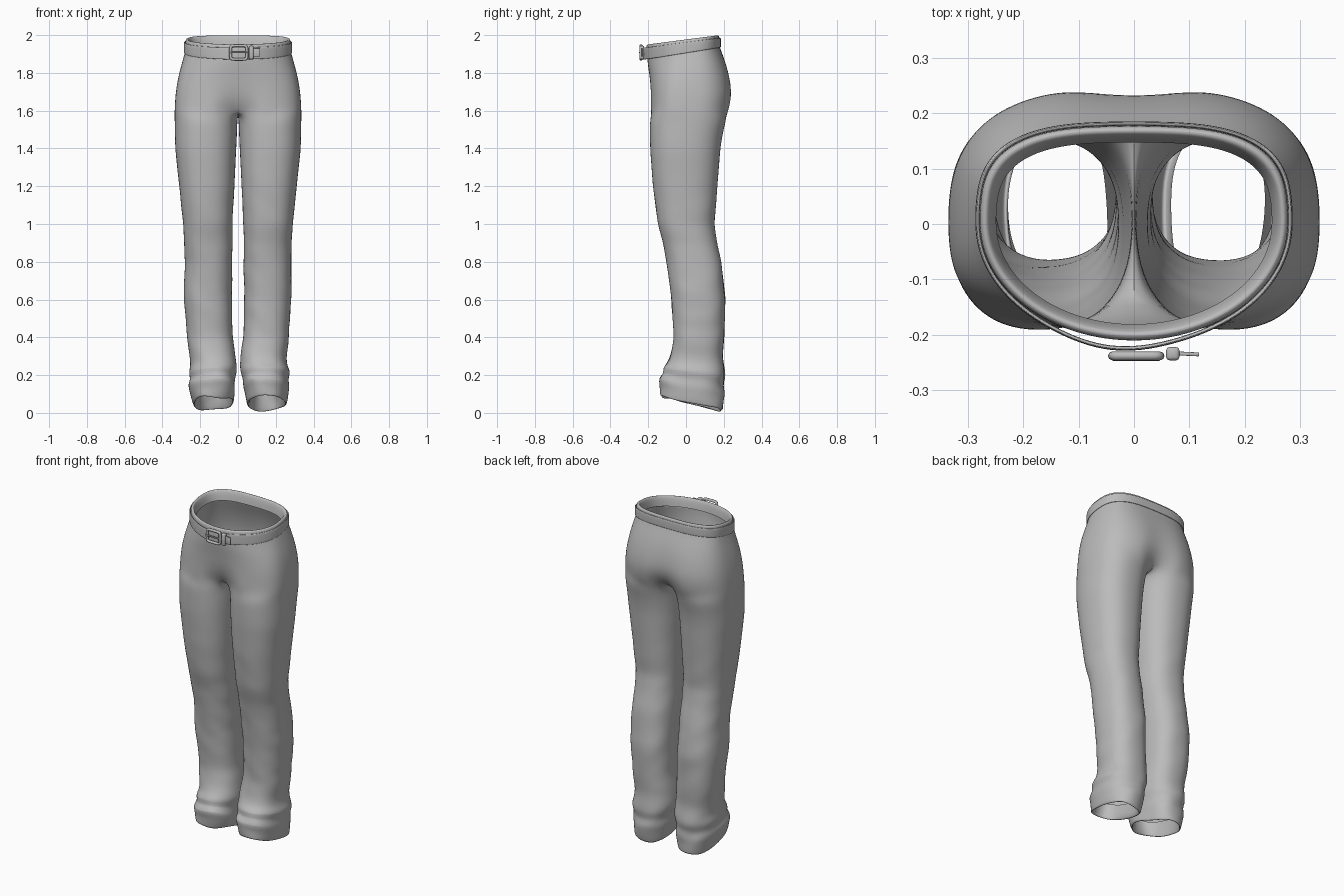
import bpy, bmesh
from math import sin, cos, pi, exp, radians
from mathutils import Vector, noise

if "Cube" in bpy.data.objects:
    bpy.data.objects.remove(bpy.data.objects["Cube"])

GREY = (0.5, 0.5, 0.5, 1)
mat = bpy.data.materials.new("plain grey")
mat.use_nodes = True
mat.diffuse_color = GREY
mat.node_tree.nodes["Principled BSDF"].inputs["Base Color"].default_value = GREY

ARC, INNER = 16, 6      # segments on the outer arc and on the inner thigh


def finish(bm, name, subdiv=0):
    bmesh.ops.remove_doubles(bm, verts=bm.verts, dist=0.0005)
    bmesh.ops.recalc_face_normals(bm, faces=bm.faces)
    mesh = bpy.data.meshes.new(name)
    bm.to_mesh(mesh)
    bm.free()
    ob = bpy.data.objects.new(name, mesh)
    bpy.context.collection.objects.link(ob)
    mesh.materials.append(mat)
    if subdiv:
        mod = ob.modifiers.new("smooth", "SUBSURF")
        mod.levels = mod.render_levels = subdiv
    bpy.ops.object.select_all(action="DESELECT")
    ob.select_set(True)
    bpy.context.view_layer.objects.active = ob
    bpy.ops.object.shade_smooth_by_angle(angle=radians(50))
    return ob


def power(v, n):
    return abs(v) ** (2 / n) * (1 if v > 0 else -1)


def lerp_rows(rows, z):
    for a, b in zip(rows, rows[1:]):
        if z >= b[0]:
            t = (z - a[0]) / (b[0] - a[0])
            return [p + (q - p) * t for p, q in zip(a, b)]
    return rows[-1]


def bridge(bm, a, b, closed=False):
    n = len(a)
    for i in range(n if closed else n - 1):
        j = (i + 1) % n
        bm.faces.new((a[i], a[j], b[j], b[i]))


# Hips: height, tilt, half width, front, back, front/back squareness, centre front/back
HIPS = [
    (1.95, 0.13, 0.272, -0.205, 0.170, 2.0, 3.0, -0.205, 0.170),
    (1.90, 0.15, 0.284, -0.206, 0.182, 2.1, 3.0, -0.206, 0.182),
    (1.85, 0.12, 0.298, -0.202, 0.205, 2.3, 2.9, -0.200, 0.203),
    (1.79, 0.06, 0.315, -0.196, 0.230, 2.5, 2.8, -0.192, 0.222),
    (1.72, 0.00, 0.328, -0.193, 0.247, 2.7, 2.8, -0.182, 0.232),
    (1.66, 0.00, 0.334, -0.193, 0.247, 2.8, 2.8, -0.162, 0.217),
    (1.60, 0.00, 0.337, -0.194, 0.236, 2.9, 2.8, -0.120, 0.170),
]
# Legs: height, outer x, inner x, front y, back y, tilt
LEGS = [
    (1.55, 0.337, 0.002, -0.194, 0.215, 0),
    (1.48, 0.336, 0.004, -0.193, 0.196, 0),
    (1.40, 0.334, 0.008, -0.192, 0.184, 0),
    (1.20, 0.313, 0.018, -0.177, 0.168, 0),
    (1.00, 0.292, 0.028, -0.150, 0.152, 0),
    (0.90, 0.286, 0.030, -0.122, 0.166, 0),
    (0.80, 0.284, 0.030, -0.103, 0.188, 0),
    (0.60, 0.286, 0.032, -0.078, 0.210, 0),
    (0.40, 0.270, 0.025, -0.066, 0.204, 0),
    (0.30, 0.258, 0.012, -0.082, 0.195, -0.05),
    (0.25, 0.256, 0.010, -0.100, 0.206, -0.1),
    (0.215, 0.270, 0.012, -0.125, 0.210, -0.15),
    (0.18, 0.258, 0.022, -0.118, 0.196, -0.18),
    (0.145, 0.268, 0.016, -0.148, 0.205, -0.2),
    (0.11, 0.262, 0.024, -0.138, 0.198, -0.22),
    (0.05, 0.252, 0.034, -0.138, 0.194, -0.24),
]


def hip_ring(row):
    z, tilt, w, front, back, nf, nb, cf, cb = row
    ring = []
    for i in range(ARC + 1):
        a = pi * (i / ARC - 0.5)
        n, reach, mid = (nf, -front, cf) if a < 0 else (nb, back, cb)
        x = 0 if i in (0, ARC) else w * power(cos(a), n)
        y = reach * power(sin(a), n)
        y += (abs(mid) - reach) * exp(-(x / 0.06) ** 2) * (-1 if a < 0 else 1)
        ring.append(Vector((x, y, z + tilt * y)))
    return ring


def leg_ring(row, side, shrink=0.0):
    z, outer, inner, front, back, tilt = row
    cuff = max(0, min(1, (0.3 - z) / 0.2))
    cx, rx = (outer + inner) / 2 + 0.008 * side * cuff, (outer - inner) / 2 - shrink
    cy, ry = (front + back) / 2, (back - front) / 2 - shrink
    ring = []
    total = ARC + INNER
    for i in range(total):
        if i <= ARC:
            a = radians(-135 + 270 * i / ARC)
        else:
            a = radians(135 + 90 * (i - ARC) / INNER)
        n = 2.35
        p = Vector((cx + rx * power(cos(a), n), cy + ry * power(sin(a), n), z))
        # soft cloth wrinkles, stronger near the cuff
        amount = max(0, min(1, (1.4 - z) / 0.6)) * (0.007 + 0.010 * cuff)
        fold = noise.noise(Vector((p.x * 6 + 9 * side, p.y * 6, z * 11 + p.x * side * 8)))
        p.x = max(0.002, p.x + cos(a) * amount * fold)
        p.y += sin(a) * amount * fold
        p.z += tilt * (p.y - cy) + 0.02 * cuff * fold
        ring.append(p)
    return ring


# Trousers: hips open on the centre line, then two closed legs
bm = bmesh.new()
for side in (1, -1):
    def add(points):
        return [bm.verts.new((p.x * side, p.y, p.z)) for p in points]

    prev = None
    for row in HIPS:
        points = hip_ring(row)
        if row is HIPS[-1]:
            start, end = points[-1], points[0]
            for k in range(1, INNER):       # crotch seam
                p = start.lerp(end, k / INNER)
                p.z -= 0.03 * sin(pi * k / INNER)
                points.append(p)
        ring = add(points)
        if prev:
            bridge(bm, prev, ring[:ARC + 1])
        prev = ring
    heights = [1.55, 1.48] + [1.4 - 0.05 * k for k in range(23)]
    heights += [r[0] for r in LEGS[-7:]]
    for z in heights:
        ring = add(leg_ring(lerp_rows(LEGS, z), side))
        bridge(bm, prev, ring, True)
        prev = ring
    # turned-in hem
    for lift, shrink in ((-0.002, 0.010), (0.03, 0.016), (0.09, 0.020)):
        hem = list(LEGS[-1])
        hem[0] += lift
        ring = add(leg_ring(hem, side, shrink))
        bridge(bm, prev, ring, True)
        prev = ring
finish(bm, "trousers", 2)


def waist_loop(offset, z, tilt, sag=0.0):
    half = hip_ring((z, tilt, 0.276 + offset, -0.208 - offset, 0.174 + offset,
                     2.0, 3.0, -0.208 - offset, 0.174 + offset))
    loop = half + [Vector((-p.x, p.y, p.z)) for p in half[-2:0:-1]]
    for p in loop:
        if p.y < 0:
            p.y -= sag * exp(-((p.x + 0.04) / 0.1) ** 2)
    return loop


def band(name, profile, closed, sag=0.0):
    bm = bmesh.new()
    rings = [[bm.verts.new(p) for p in waist_loop(o, z, t, sag)] for o, z, t in profile]
    for a, b in zip(rings, rings[1:]):
        bridge(bm, a, b, True)
    if closed:
        bridge(bm, rings[-1], rings[0], True)
    return finish(bm, name, 2)


# Waistband rolled over at the top, and the belt around it
band("waistband", [(0, 1.91, 0.15), (0.004, 1.95, 0.14), (0.003, 1.972, 0.13),
                   (-0.004, 1.978, 0.13), (-0.012, 1.976, 0.13), (-0.020, 1.955, 0.13),
                   (-0.026, 1.92, 0.14)], False)
band("belt", [(0.004, 1.904, 0.16), (0.011, 1.905, 0.16), (0.012, 1.911, 0.16),
              (0.012, 1.956, 0.13), (0.010, 1.962, 0.13), (0.003, 1.963, 0.13)],
     True, 0.012)


def block(name, centre, size, turn=0.0):
    bm = bmesh.new()
    bmesh.ops.create_cube(bm, size=1)
    bmesh.ops.scale(bm, verts=bm.verts, vec=size)
    bmesh.ops.bevel(bm, geom=bm.edges[:], offset=min(size) * 0.25, segments=2,
                    affect="EDGES", profile=0.5)
    ob = finish(bm, name)
    ob.location = centre
    ob.rotation_euler.z = turn


# Buckle: rounded rectangular frame with a prong, keeper and strap end
bm = bmesh.new()
rings = []
for i in range(32):
    a = 2 * pi * i / 32
    mid = Vector((0.043 * power(cos(a), 7), 0, 0.036 * power(sin(a), 7)))
    out = Vector((cos(a), 0, sin(a)))
    rings.append([bm.verts.new(mid + out * 0.008 * cos(b) + Vector((0, 0.008 * sin(b), 0)))
                  for b in (k * pi / 4 for k in range(8))])
for a, b in zip(rings, rings[1:] + rings[:1]):
    bridge(bm, a, b, True)
frame = finish(bm, "buckle_frame")
frame.location = (0.004, -0.238, 1.908)

block("buckle_prong", (0.004, -0.244, 1.908), (0.085, 0.007, 0.008))
block("belt_keeper", (0.070, -0.234, 1.908), (0.024, 0.024, 0.072))
block("belt_end", (0.090, -0.234, 1.908), (0.055, 0.007, 0.045), -0.05)
